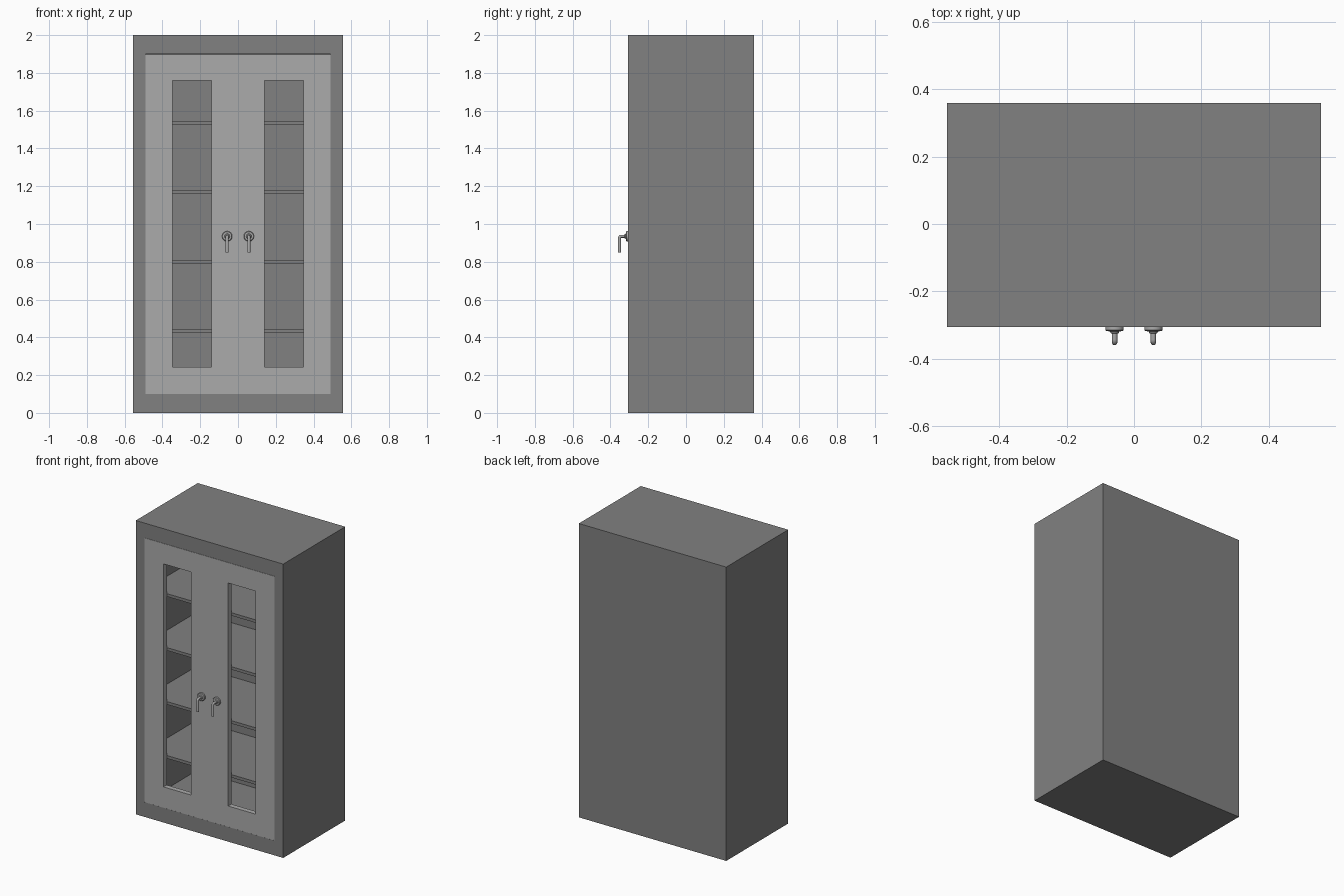
import bpy, bmesh, math

if "Cube" in bpy.data.objects:
    bpy.data.objects.remove(bpy.data.objects["Cube"])

FRONT, BACK = -0.3065, 0.36      # cabinet depth range
DOOR_BACK = FRONT + 0.035


def grey(name, v):
    m = bpy.data.materials.new(name)
    m.diffuse_color = (v, v, v, 1)
    m.use_nodes = True
    m.node_tree.nodes["Principled BSDF"].inputs["Base Color"].default_value = m.diffuse_color
    return m


dark = grey("dark_grey", 0.22)
light = grey("light_grey", 0.41)


def finish(bm, name, mat):
    bmesh.ops.recalc_face_normals(bm, faces=bm.faces)
    me = bpy.data.meshes.new(name)
    bm.to_mesh(me)
    bm.free()
    ob = bpy.data.objects.new(name, me)
    me.materials.append(mat)
    bpy.context.collection.objects.link(ob)
    return ob


def loft(name, rects, mat, ring=False):
    """Join upright rectangles (x0, x1, z0, z1, y) in order; cap or close the ends."""
    bm = bmesh.new()
    loops = [[bm.verts.new((x, y, z)) for x, z in ((x0, z0), (x1, z0), (x1, z1), (x0, z1))]
             for x0, x1, z0, z1, y in rects]
    pairs = list(zip(loops, loops[1:]))
    if ring:
        pairs.append((loops[-1], loops[0]))
    else:
        bm.faces.new(loops[0])
        bm.faces.new(loops[-1])
    for a, b in pairs:
        for i in range(4):
            j = (i + 1) % 4
            bm.faces.new((a[i], a[j], b[j], b[i]))
    return finish(bm, name, mat)


def select(ob):
    bpy.ops.object.select_all(action='DESELECT')
    ob.select_set(True)
    bpy.context.view_layer.objects.active = ob


def smooth(ob):
    select(ob)
    bpy.ops.object.shade_smooth_by_angle(angle=math.radians(35))


# Hollow cabinet body
outer = (-0.555, 0.555, 0, 2)
inner = (-0.49, 0.49, 0.1, 1.9)
loft("cabinet_body", [(*outer, BACK), (*outer, FRONT), (*inner, FRONT), (*inner, 0.255)], dark)

# Four evenly spaced shelves
for i in range(4):
    z = 0.433 + i * 0.3673
    r = (-0.49, 0.49, z - 0.01, z + 0.01)
    loft(f"shelf_{i + 1}", [(*r, DOOR_BACK), (*r, 0.255)], dark)

for side, s in (("left", -1), ("right", 1)):
    # Door with a tall window opening
    edge = (*sorted((0, s * 0.49)), 0.1, 1.8985)
    hole = (*sorted((s * 0.14, s * 0.346)), 0.242, 1.76)
    f = FRONT + 0.0005
    loft(f"{side}_door", [(*edge, f), (*edge, DOOR_BACK), (*hole, DOOR_BACK), (*hole, f)],
         light, ring=True)

    # Round handle plate, lathed about the y axis
    hx, hz = s * 0.0575, 0.935
    bm = bmesh.new()
    profile = [(0, 0), (0.027, 0), (0.027, 0.009), (0.024, 0.012), (0.014, 0.013),
               (0.012, 0.018), (0.007, 0.02), (0, 0.02)]
    vs = [bm.verts.new((hx + r, f - d, hz)) for r, d in profile]
    es = [bm.edges.new(p) for p in zip(vs, vs[1:])]
    bmesh.ops.spin(bm, geom=vs + es, cent=(hx, 0, hz), axis=(0, 1, 0),
                   angle=math.tau, steps=32, use_duplicate=False)
    bmesh.ops.remove_doubles(bm, verts=bm.verts, dist=1e-5)
    smooth(finish(bm, f"{side}_handle_plate", light))

    # Lever: straight stem, tight bend, hanging grip
    cu = bpy.data.curves.new(f"{side}_handle_lever", 'CURVE')
    cu.dimensions = '3D'
    cu.bevel_depth = 0.008
    cu.bevel_resolution = 4
    cu.use_fill_caps = True
    ye, rad = -0.352, 0.009
    path = [(f - 0.015, hz)]
    for k in range(6):
        a = math.radians(90 + 18 * k)
        path.append((ye + rad + rad * math.cos(a), hz - rad + rad * math.sin(a)))
    path.append((ye, 0.85))
    sp = cu.splines.new('POLY')
    sp.points.add(len(path) - 1)
    for p, (y, z) in zip(sp.points, path):
        p.co = (hx, y, z, 1)
    cu.materials.append(light)
    ob = bpy.data.objects.new(f"{side}_handle_lever", cu)
    bpy.context.collection.objects.link(ob)
    select(ob)
    bpy.ops.object.convert(target='MESH')
    smooth(bpy.context.view_layer.objects.active)
